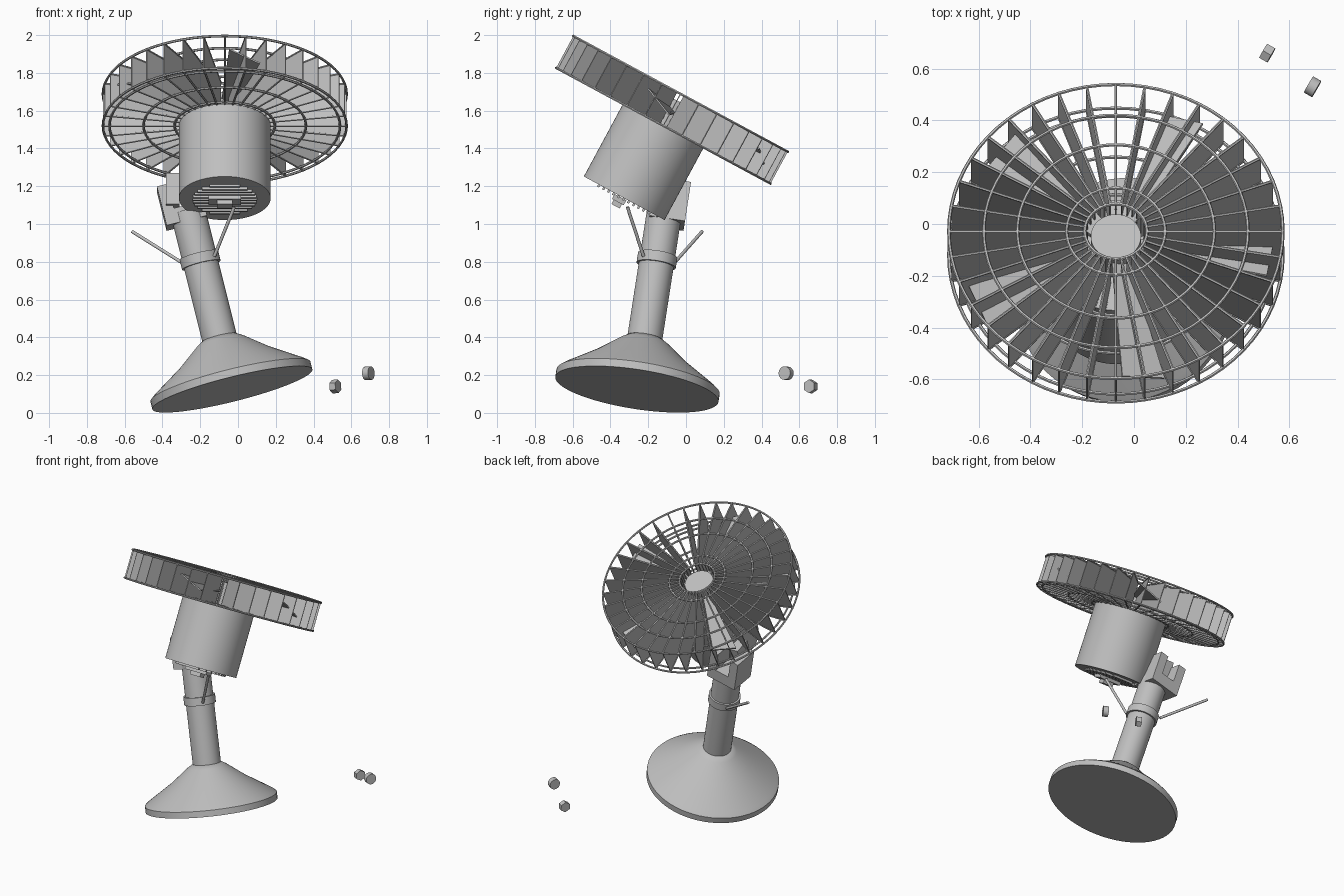
import bpy, bmesh, math
from mathutils import Matrix, Vector

cube = bpy.data.objects.get("Cube")
if cube:
    bpy.data.objects.remove(cube, do_unlink=True)

grey = bpy.data.materials.new("plain_grey")
grey.use_nodes = True
colour = (0.52, 0.52, 0.52, 1)
grey.diffuse_color = colour
grey.node_tree.nodes["Principled BSDF"].inputs["Base Color"].default_value = colour


def frame(origin, z_axis):
    """Matrix with its z along z_axis and its x as close to world x as possible."""
    z = Vector(z_axis).normalized()
    y = z.cross(Vector((1, 0, 0))).normalized()
    x = y.cross(z)
    m = Matrix((x, y, z)).transposed().to_4x4()
    m.translation = Vector(origin)
    return m


def finish(bm, name, matrix, smooth=False):
    bmesh.ops.recalc_face_normals(bm, faces=bm.faces)
    mesh = bpy.data.meshes.new(name)
    bm.to_mesh(mesh)
    bm.free()
    mesh.materials.append(grey)
    obj = bpy.data.objects.new(name, mesh)
    obj.matrix_world = matrix
    bpy.context.collection.objects.link(obj)
    if smooth:
        bpy.ops.object.select_all(action="DESELECT")
        obj.select_set(True)
        bpy.context.view_layer.objects.active = obj
        bpy.ops.object.shade_smooth_by_angle(angle=math.radians(35))
    return obj


def box(bm, size, centre, turn=Matrix()):
    m = turn @ Matrix.Translation(centre) @ Matrix.Diagonal((*size, 1))
    bmesh.ops.create_cube(bm, size=1, matrix=m)


def rod(bm, a, b, radius, sides=6):
    a, b = Vector(a), Vector(b)
    turn = (b - a).to_track_quat("Z", "Y").to_matrix().to_4x4()
    bmesh.ops.create_cone(bm, cap_ends=True, segments=sides, radius1=radius, radius2=radius,
                          depth=(b - a).length, matrix=Matrix.Translation((a + b) / 2) @ turn)


def lathe(bm, profile, steps=64, closed=False):
    """Spin (radius, height) points round z."""
    verts = [bm.verts.new((r, 0, z)) for r, z in profile]
    pairs = list(zip(verts, verts[1:] + verts[:1])) if closed else list(zip(verts, verts[1:]))
    edges = [bm.edges.new(p) for p in pairs]
    bmesh.ops.spin(bm, geom=verts + edges, cent=(0, 0, 0), axis=(0, 0, 1),
                   angle=2 * math.pi, steps=steps)
    bmesh.ops.remove_doubles(bm, verts=bm.verts, dist=0.0002)


def ring(bm, radius, height, thick=0.007):
    corners = [math.tau * i / 6 for i in range(6)]
    lathe(bm, [(radius + thick * math.cos(a), height + thick * math.sin(a)) for a in corners],
          72, True)


# Frames: the tilted fan head and the leaning stand
HEAD = frame((-0.07, -0.12, 1.52), (0, 0.475, 0.88))
STAND = frame((-0.03, -0.26, 0.125), (-0.24, 0.149, 0.96))
R, H, SPOKES = 0.645, 0.192, 36

# Guard cage rings
bm = bmesh.new()
for radius in (0.12, 0.19, 0.38, 0.51, R):
    ring(bm, radius, H)
for radius in (0.265, 0.43, 0.61, R):
    ring(bm, radius, 0)
finish(bm, "guard_rings", HEAD, True)

# Guard cage spokes
bm = bmesh.new()
for i in range(SPOKES):
    a = math.tau * i / SPOKES
    c, s = math.cos(a), math.sin(a)
    for z, inner in ((0, 0.2), (H, 0.12)):
        rod(bm, (inner * c, inner * s, z), (R * c, R * s, z), 0.006)
finish(bm, "guard_spokes", HEAD, True)

# Radial guard fins
bm = bmesh.new()
for i in range(SPOKES):
    box(bm, (R - 0.125, 0.005, H), ((R + 0.125) / 2, 0, H / 2),
        Matrix.Rotation(math.tau * i / SPOKES, 4, "Z"))
finish(bm, "guard_fins", HEAD)

# Fan hub and pitched blades
bm = bmesh.new()
lathe(bm, [(0, -0.01), (0.097, -0.01), (0.097, H - 0.04), (0, H - 0.04)])
finish(bm, "fan_hub", HEAD, True)

bm = bmesh.new()
for i in range(5):
    turn = (Matrix.Rotation(math.radians(72 * i - 8), 4, "Z")
            @ Matrix.Translation((0, 0, H / 2)) @ Matrix.Rotation(math.radians(-23), 4, "X"))
    outline = [(0.08, -0.035), (0.6, -0.09), (0.6, 0.09), (0.08, 0.035)]
    face = bm.faces.new([bm.verts.new(turn @ Vector((x, y, 0))) for x, y in outline])
    lift = bmesh.ops.extrude_face_region(bm, geom=[face])["geom"]
    bmesh.ops.translate(bm, verts=[v for v in lift if isinstance(v, bmesh.types.BMVert)],
                        vec=turn.to_3x3() @ Vector((0, 0, 0.008)))
finish(bm, "fan_blades", HEAD)

# Motor drum with a vented underside
bm = bmesh.new()
lathe(bm, [(0, 0), (0.243, 0), (0.243, -0.436), (0, -0.436)])
finish(bm, "motor_drum", HEAD, True)

bm = bmesh.new()
for i in range(-5, 6):
    y = i * 0.03
    box(bm, (2 * math.sqrt(0.17 ** 2 - y * y), 0.012, 0.016), (0, y, -0.442))
finish(bm, "vent_slats", HEAD)

bm = bmesh.new()
box(bm, (0.17, 0.07, 0.03), (0, -0.02, -0.455))
box(bm, (0.08, 0.05, 0.03), (0, -0.02, -0.48))
finish(bm, "underside_switch", HEAD)

# Base and pole
bm = bmesh.new()
lathe(bm, [(0, 0), (0.437, 0), (0.437, 0.042), (0.415, 0.06), (0.25, 0.168),
           (0.13, 0.262), (0.093, 0.285), (0, 0.285)])
finish(bm, "base", STAND, True)

bm = bmesh.new()
lathe(bm, [(0, 0.2), (0.093, 0.2), (0.093, 0.98), (0, 0.98)], 48)
finish(bm, "pole", STAND, True)

bm = bmesh.new()
lathe(bm, [(0.09, 0.685), (0.105, 0.685), (0.105, 0.74), (0.09, 0.74)], 48, True)
finish(bm, "collar", STAND, True)

# Forked bracket joining pole and drum
bm = bmesh.new()
box(bm, (0.22, 0.19, 0.08), (-0.02, 0.02, 0.965))
for x in (-0.1, 0.06):
    box(bm, (0.06, 0.19, 0.14), (x, 0.02, 1.07))
finish(bm, "fork_bracket", STAND)

bm = bmesh.new()
box(bm, (0.07, 0.12, 0.17), (0, 0, 0))
finish(bm, "tilt_tongue", frame((-0.345, -0.13, 1.17), (0, 0.3, 0.95)))

# Two thin levers
for name, a, b in (("back_lever", (-0.28, -0.07, 0.785), (-0.56, 0.085, 0.96)),
                   ("front_lever", (-0.125, -0.225, 0.83), (-0.02, -0.31, 1.09))):
    bm = bmesh.new()
    rod(bm, a, b, 0.009, 12)
    finish(bm, name, Matrix(), True)

# Loose nuts beside the base
for name, spot, sides in (("hex_nut", (0.515, 0.66, 0.14), 6),
                          ("round_nut", (0.69, 0.53, 0.21), 16)):
    bm = bmesh.new()
    axis = Vector((0.87, -0.5, 0.05)).normalized() * 0.018
    rod(bm, Vector(spot) - axis, Vector(spot) + axis, 0.036, sides)
    finish(bm, name, Matrix(), sides > 6)
